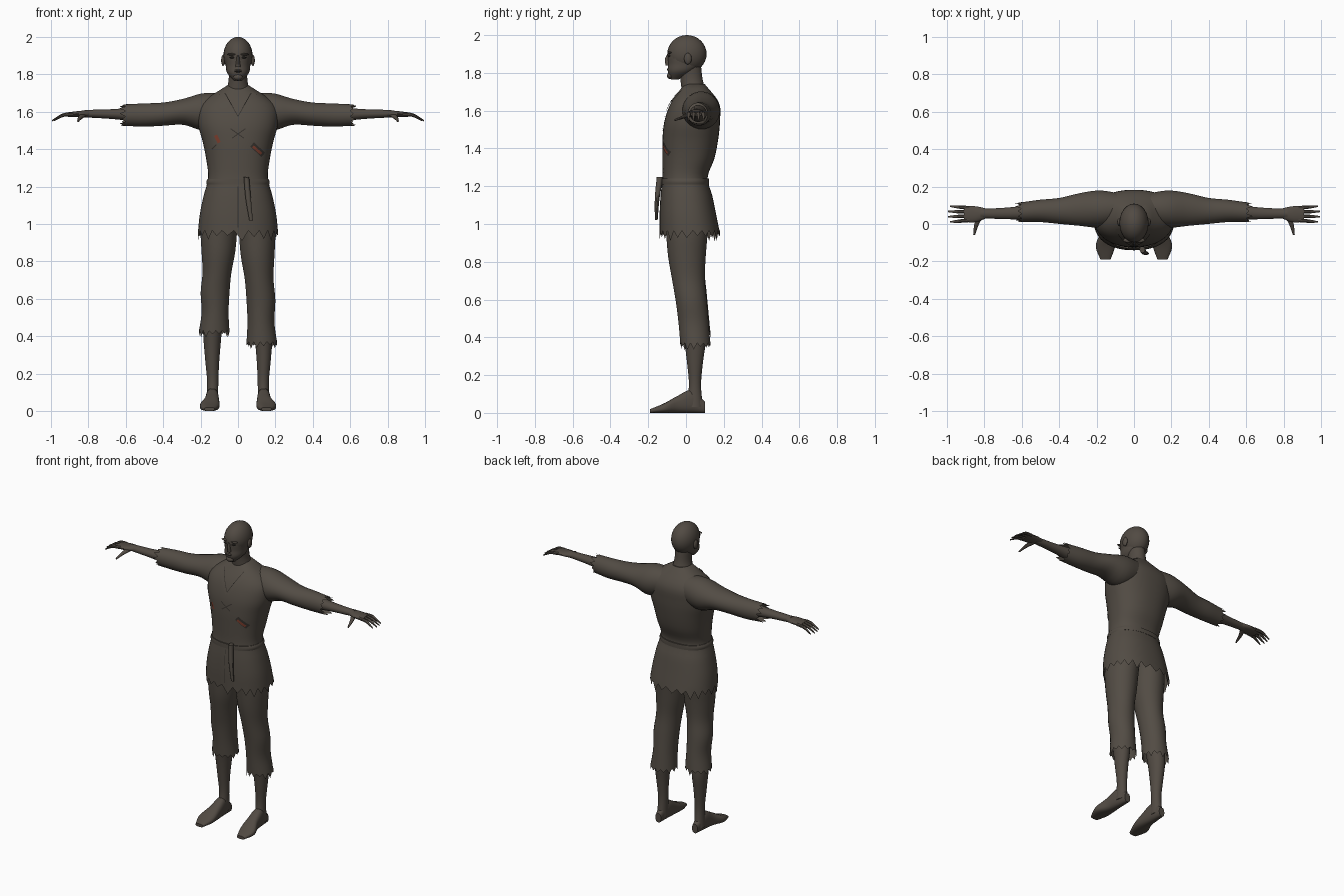
import bpy, bmesh, math, random
from mathutils import Vector
from mathutils.bvhtree import BVHTree

random.seed(4)
cube = bpy.data.objects.get("Cube")
if cube:
    bpy.data.objects.remove(cube)


def material(name, rgb):
    mat = bpy.data.materials.new(name)
    mat.use_nodes = True
    mat.diffuse_color = (*rgb, 1)
    shader = mat.node_tree.nodes["Principled BSDF"]
    shader.inputs["Base Color"].default_value = (*rgb, 1)
    shader.inputs["Roughness"].default_value = 0.9
    return mat


CLOTH = material("brown_cloth", (.085, .072, .058))
SKIN = material("dusky_skin", (.083, .069, .056))
SEAM = material("dark_seam", (.035, .03, .025))
RED = material("red_thread", (.19, .045, .025))
parts = []


def finish(name, bm, mat):
    bmesh.ops.recalc_face_normals(bm, faces=bm.faces)
    mesh = bpy.data.meshes.new(name)
    bm.to_mesh(mesh)
    bm.free()
    mesh.materials.append(mat)
    part = bpy.data.objects.new(name, mesh)
    bpy.context.collection.objects.link(part)
    parts.append(part)
    return part


def sample(values, t):
    """Read a smooth curve through evenly spaced values; a lone number is constant."""
    if not isinstance(values, list):
        return values
    last = len(values) - 1
    padded = [2 * values[0] - values[1], *values, 2 * values[last] - values[last - 1]]
    i = min(int(t * last), last - 1)
    f = t * last - i
    a, b, c, d = padded[i:i + 4]
    return b + f / 2 * (c - a + f * (2 * a - 5 * b + 4 * c - d + f * (3 * b - a - 3 * c + d)))


def loft(name, mat, axis, start, stop, u_low, u_high, v_low, v_high,
         sides=20, rows=18, flip=1, jag=0, power=2.0):
    """Sweep an oval along an axis between four outline curves; jag tears the open end."""
    bm = bmesh.new()
    loops = []
    for k in range(rows + 1):
        t = k / rows
        ul, uh, vl, vh = (sample(curve, t) for curve in (u_low, u_high, v_low, v_high))
        loop = []
        for i in range(sides):
            angle = math.tau * (i + .5) / sides
            c, s = math.cos(angle), math.sin(angle)
            co = [(ul + uh) / 2 + (uh - ul) / 2 * math.copysign(abs(c) ** (2 / power), c),
                  (vl + vh) / 2 + (vh - vl) / 2 * math.copysign(abs(s) ** (2 / power), s)]
            along = start + (stop - start) * t
            if k == rows:
                along += jag * ((i % 2) * random.uniform(.4, 1) - .25)
            co.insert(axis, along)
            loop.append(bm.verts.new((co[0] * flip, co[1], co[2])))
        loops.append(loop)
    for a, b in zip(loops, loops[1:]):
        for i in range(sides):
            j = (i + 1) % sides
            bm.faces.new((a[i], a[j], b[j], b[i]))
    bm.faces.new(loops[0])
    if not jag:
        bm.faces.new(loops[-1])
    return finish(name, bm, mat)


def mirrored_loft(name, mat, start, stop, half_width, front, back, **options):
    """An upright loft that is the same on its left and right."""
    negative = [-w for w in half_width]
    return loft(name, mat, 2, start, stop, negative, half_width, front, back, **options)


def blob(name, mat, centre, size):
    bm = bmesh.new()
    bmesh.ops.create_uvsphere(bm, u_segments=24, v_segments=16, radius=1)
    bmesh.ops.scale(bm, vec=size, verts=bm.verts)
    bmesh.ops.translate(bm, vec=centre, verts=bm.verts)
    return finish(name, bm, mat)


# Tunic with ragged hem, cord belt and hanging cord end
tunic = mirrored_loft(
    "tunic", CLOTH, 1.74, .95,
    half_width=[.06, .2, .215, .19, .17, .16, .185, .205, .215],
    front=[-.01, -.08, -.115, -.125, -.125, -.125, -.135, -.14, -.14],
    back=[.1, .175, .18, .17, .15, .115, .14, .16, .18],
    sides=44, rows=32, jag=-.06, power=2.3)
mirrored_loft("waist_cord", CLOTH, 1.24, 1.21, half_width=[.163, .17, .167],
              front=-.132, back=.122, sides=44, rows=4, power=2.3)
loft("cord_tail", CLOTH, 2, 1.25, 1.02, u_low=[.03, .04, .06], u_high=[.06, .07, .08],
     v_low=[-.155, -.165, -.165], v_high=[-.12, -.14, -.15], sides=10)

# Head and neck
blob("skull", SKIN, (0, .005, 1.9), (.078, .104, .1))
mirrored_loft("face", SKIN, 1.765, 1.93, half_width=[.02, .058, .066, .07, .07],
              front=[-.08, -.096, -.094, -.096, -.09], back=[-.04, .04, .08, .09, .09],
              sides=28, power=2.2)
mirrored_loft("neck", SKIN, 1.68, 1.84, half_width=[.075, .052, .05],
              front=[-.02, -.03, -.04], back=[.115, .09, .08])
mirrored_loft("nose", SKIN, 1.9, 1.84, half_width=[.007, .01, .015],
              front=[-.1, -.112, -.108], back=-.08, sides=10)
blob("lips", SKIN, (0, -.09, 1.818), (.022, .01, .01))
blob("mouth_line", SEAM, (0, -.098, 1.818), (.02, .004, .002))
blob("chin", SKIN, (0, -.083, 1.785), (.025, .018, .017))

# Paired parts: one breeches leg is torn off higher than the other
for flip, tag, cuff in ((1, "left", .36), (-1, "right", .42)):
    blob(tag + "_brow", SKIN, (flip * .032, -.087, 1.907), (.026, .012, .006))
    blob(tag + "_eye", SEAM, (flip * .031, -.09, 1.89), (.014, .007, .005))
    blob(tag + "_ear", SKIN, (flip * .079, .01, 1.875), (.011, .02, .03))

    # Arm
    loft(tag + "_sleeve", CLOTH, 0, .08, .61,
         u_low=[0, -.02, -.01, 0, .01, .01], u_high=[.165, .18, .165, .14, .13, .115],
         v_low=[1.53, 1.5, 1.53, 1.525, 1.52, 1.525],
         v_high=[1.7, 1.7, 1.67, 1.65, 1.645, 1.64], sides=24, flip=flip, jag=.035)
    loft(tag + "_forearm", SKIN, 0, .5, .82, u_low=[.02, .025, .03], u_high=[.11, .09, .08],
         v_low=[1.54, 1.56, 1.57], v_high=[1.63, 1.615, 1.61], flip=flip)
    loft(tag + "_palm", SKIN, 0, .78, .91, u_low=[.035, .01, .01], u_high=[.08, .095, .095],
         v_low=1.572, v_high=[1.61, 1.605, 1.597], flip=flip)

    # Fingers fan out, droop and taper
    radii = [.011, .01, .004]
    droop = [1.587, 1.582, 1.552]
    for i, finger in enumerate(("index", "middle", "ring", "little")):
        root = .02 + .022 * i
        fan = [root + spread * (i - 1.5) for spread in (0, .003, .006)]
        loft(f"{tag}_{finger}_finger", SKIN, 0, .88, 1 - .01 * abs(i - 1.5),
             u_low=[y - r for y, r in zip(fan, radii)],
             u_high=[y + r for y, r in zip(fan, radii)],
             v_low=[z - r for z, r in zip(droop, radii)],
             v_high=[z + r for z, r in zip(droop, radii)], sides=8, rows=8, flip=flip)
    loft(tag + "_thumb", SKIN, 1, .05, -.06, u_low=[.8, .83, .85], u_high=[.84, .855, .86],
         v_low=[1.575, 1.56, 1.545], v_high=[1.6, 1.58, 1.555], sides=10, flip=flip)

    # Leg
    loft(tag + "_breeches", CLOTH, 2, 1.06, cuff,
         u_low=[0, .005, .015, .035, .045, .05, .045],
         u_high=[.19, .2, .195, .19, .2, .195, .21],
         v_low=[-.11, -.105, -.095, -.075, -.055, -.04, -.03],
         v_high=[.13, .115, .105, .1, .11, .12, .13],
         sides=28, rows=24, flip=flip, jag=-.04)
    loft(tag + "_shin", SKIN, 2, .5, .03,
         u_low=[.08, .09, .1, .105, .105], u_high=[.19, .185, .175, .165, .17],
         v_low=[-.03, -.01, .005, .015, 0], v_high=[.1, .105, .09, .08, .09], flip=flip)
    loft(tag + "_foot", SKIN, 1, .1, -.19,
         u_low=[.115, .105, .1, .1, .125], u_high=[.155, .17, .18, .205, .18],
         v_low=0, v_high=[.06, .12, .09, .05, .02], flip=flip, power=2.6)

# Thin cloth details laid on the tunic front
bm = bmesh.new()
bm.from_mesh(tunic.data)
tree = BVHTree.FromBMesh(bm)
bm.free()


def strip(name, mat, start, end, width, lift=.004, steps=8):
    """Lay a flat band over the tunic between two points seen from the front."""
    a, b = Vector(start), Vector(end)
    across = (b - a).orthogonal().normalized() * width / 2
    bm = bmesh.new()
    rows = []
    for i in range(steps + 1):
        middle = a.lerp(b, i / steps)
        row = []
        for p in (middle - across, middle, middle + across):
            hit = tree.ray_cast(Vector((p.x, -1, p.y)), Vector((0, 1, 0)))[0]
            y = hit.y if hit else -.02
            row.append(bm.verts.new((p.x, y - lift, p.y)))
        rows.append(row)
    for r, s in zip(rows, rows[1:]):
        for i in range(2):
            bm.faces.new((r[i], r[i + 1], s[i + 1], s[i]))
    finish(name, bm, mat)


for flip, tag in ((1, "left"), (-1, "right")):
    strip(tag + "_collar", CLOTH, (flip * .088, 1.7), (0, 1.565), width=.026, lift=.007)
    strip(tag + "_collar_edge", SEAM, (flip * .07, 1.7), (0, 1.575), width=.004, lift=.009)
    strip(tag + "_lacing", SEAM, (flip * -.04, 1.51), (flip * .03, 1.46), width=.005)
strip("front_seam", SEAM, (0, 1.2), (0, .98), width=.003)
strip("right_stitch", RED, (-.12, 1.475), (-.1, 1.435), width=.018)
strip("left_patch", SEAM, (.075, 1.425), (.135, 1.37), width=.03)
strip("left_stitch", RED, (.08, 1.415), (.125, 1.375), width=.014, lift=.007)
strip("right_tear", SEAM, (-.14, 1.4), (-.115, 1.425), width=.005)

# Soft shading that keeps the torn edges crisp
bpy.ops.object.select_all(action="DESELECT")
for part in parts:
    part.select_set(True)
bpy.context.view_layer.objects.active = tunic
bpy.ops.object.shade_smooth_by_angle(angle=math.radians(40))
